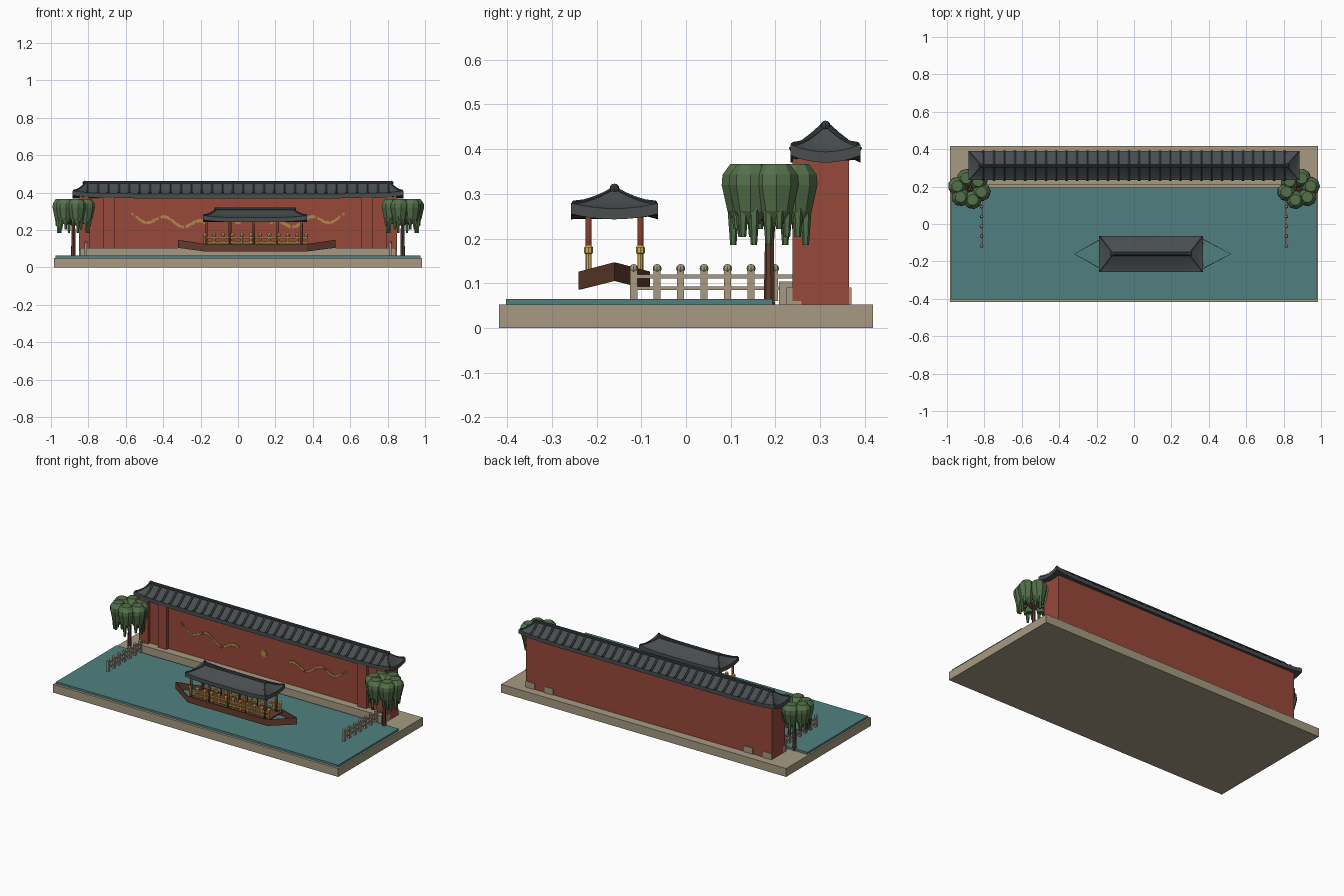
import bpy, bmesh, math
from mathutils import Vector, Matrix

cube = bpy.data.objects.get("Cube")
if cube:
    bpy.data.objects.remove(cube)


def material(name, r, g, b):
    lin = [((c / 255 + 0.055) / 1.055) ** 2.4 for c in (r, g, b)] + [1]
    m = bpy.data.materials.new(name)
    m.use_nodes = True
    m.diffuse_color = lin
    m.node_tree.nodes["Principled BSDF"].inputs["Base Color"].default_value = lin
    return m


STONE = material("stone", 166, 154, 130)
WATER = material("water", 80, 128, 128)
RED = material("red_plaster", 152, 72, 58)
TILE = material("grey_tile", 72, 77, 79)
DARK_TILE = material("dark_tile", 56, 61, 63)
WOOD = material("dark_wood", 100, 60, 46)
PAINT = material("red_lacquer", 125, 60, 44)
GOLD = material("gold", 212, 178, 92)
ORNAMENT = material("old_gold", 178, 136, 72)
LEAF = material("leaf", 84, 112, 74)


def finish(name, bm, mat, smooth=False):
    bmesh.ops.recalc_face_normals(bm, faces=bm.faces)
    me = bpy.data.meshes.new(name)
    bm.to_mesh(me)
    bm.free()
    me.materials.append(mat)
    ob = bpy.data.objects.new(name, me)
    bpy.context.collection.objects.link(ob)
    if smooth:
        for p in me.polygons:
            p.use_smooth = True
    return ob


def box(bm, x0, x1, y0, y1, z0, z1):
    m = Matrix.Translation(((x0 + x1) / 2, (y0 + y1) / 2, (z0 + z1) / 2))
    bmesh.ops.create_cube(bm, size=1, matrix=m @ Matrix.Diagonal((x1 - x0, y1 - y0, z1 - z0, 1)))


def boxes(name, mat, *dims):
    bm = bmesh.new()
    for d in dims:
        box(bm, *d)
    return finish(name, bm, mat)


def bridge(bm, rings):
    """Join closed rings of vertices and cap both ends."""
    for a, b in zip(rings, rings[1:]):
        for i in range(len(a)):
            j = (i + 1) % len(a)
            bm.faces.new((a[i], a[j], b[j], b[i]))
    bm.faces.new(rings[0])
    bm.faces.new(rings[-1])


def lathe(bm, x, y, profile, n=8):
    bridge(bm, [[bm.verts.new((x + r * math.cos(math.tau * k / n), y + r * math.sin(math.tau * k / n), z))
                 for k in range(n)] for r, z in profile])


def tube(bm, a, b, r0, r1, n=6):
    a, b = Vector(a), Vector(b)
    turn = (b - a).to_track_quat('Z', 'Y').to_matrix().to_4x4()
    bmesh.ops.create_cone(bm, cap_ends=True, segments=n, radius1=r0, radius2=r1,
                          depth=(b - a).length, matrix=Matrix.Translation((a + b) / 2) @ turn)


def ball(bm, x, y, z, r):
    bmesh.ops.create_uvsphere(bm, u_segments=8, v_segments=6, radius=r, matrix=Matrix.Translation((x, y, z)))


# Curved hipped roof with upturned corners, ridge and hip tiles
def roof(name, cx, cy, hx, hy, rx, z0, rise, lift, sharp, ribs=0):
    def height(t):
        return z0 + 0.024 + rise * t ** 1.25

    def ring(bm, t, drop=0):
        wx, wy = hx + (rx - hx) * t, hy + (0.004 - hy) * t
        nx, ny = 24, 8
        pts = []
        for n, fixed, sign, long in ((nx, -wy, 1, 1), (ny, wx, 1, 0), (nx, wy, -1, 1), (ny, -wx, -1, 0)):
            for i in range(n):
                s = sign * (2 * i / n - 1)
                up = lift * (1 - t) ** 2 * abs(s) ** (sharp if long else 2)
                p = (s * wx, fixed) if long else (fixed, s * wy)
                pts.append(bm.verts.new((cx + p[0], cy + p[1], height(t) + up - drop)))
        return pts

    bm = bmesh.new()
    bridge(bm, [ring(bm, 0, 0.024)] + [ring(bm, k / 6) for k in range(7)])
    finish(name, bm, TILE)

    bm = bmesh.new()
    top = height(1)
    tube(bm, (cx - rx, cy, top), (cx + rx, cy, top), 0.01, 0.01, 8)
    for sx in (-1, 1):
        ball(bm, cx + sx * rx, cy, top + 0.001, 0.011)
        for sy in (-1, 1):
            path = []
            for k in range(5):
                t = k / 4
                path.append((cx + sx * (hx - 0.006 + (rx - hx) * t), cy + sy * (hy - 0.005) * (1 - t),
                             height(t) + lift * (1 - t) ** 2))
            for a, b in zip(path, path[1:]):
                tube(bm, a, b, 0.006, 0.006)
    finish(name + "_ridges", bm, DARK_TILE)

    if ribs:
        bm = bmesh.new()
        for i in range(ribs):
            x = cx + rx * 0.98 * (2 * i / (ribs - 1) - 1)
            for sy in (-1, 1):
                path = [(x, cy + sy * hy * (1 - t), height(t) + 0.001) for t in (0, 0.33, 0.66, 1)]
                for a, b in zip(path, path[1:]):
                    tube(bm, a, b, 0.009, 0.009)
        finish(name + "_tile_ribs", bm, DARK_TILE)


# Ground and water
boxes("ground_slab", STONE, (-0.985, 0.985, -0.418, 0.418, 0, 0.052))
boxes("water", WATER, (-0.975, 0.975, -0.403, 0.194, 0.05, 0.065))

# Wall with pilasters, stone ledge and footings
boxes("wall", RED, (-0.85, 0.85, 0.258, 0.365, 0.05, 0.4))
pilasters, footings = [], []
for c in (-0.82, -0.69, 0.69, 0.82):
    pilasters.append((c - 0.03, c + 0.03, 0.238, 0.262, 0.06, 0.385))
    footings.append((c - 0.03, c + 0.03, 0.225, 0.37, 0.05, 0.09))
boxes("pilasters", RED, *pilasters)
boxes("footings", STONE, *footings)
boxes("ledge", STONE, (-0.845, 0.845, 0.208, 0.266, 0.05, 0.104))
roof("wall_roof", 0, 0.312, 0.885, 0.078, 0.82, 0.37, 0.058, 0.016, 10, ribs=30)

# Wavy wall ornaments and central disc, as thin plates
for side in (-1, 1):
    bm = bmesh.new()
    rows = []
    n = 36
    for i in range(n + 1):
        t = i / n
        x = side * (0.17 + 0.4 * t)
        z = 0.225 + 0.045 * t + 0.022 * math.sin(t * 13 + 0.6)
        w = 0.004 + 0.008 * abs(math.sin(i * 1.3)) * (1 - 0.4 * t)
        rows.append((bm.verts.new((x, 0.255, z - w)), bm.verts.new((x, 0.255, z + w))))
    for i in range(n):
        if i % 12 != 10:
            a, b = rows[i], rows[i + 1]
            bm.faces.new((a[0], b[0], b[1], a[1]))
    ob = finish("wall_ornament", bm, ORNAMENT)
    ob.modifiers.new("plate", 'SOLIDIFY').thickness = 0.004
bm = bmesh.new()
tube(bm, (0, 0.259, 0.25), (0, 0.253, 0.25), 0.02, 0.02, 10)
finish("wall_disc", bm, ORNAMENT)

# Boat hull: open shell with raised pointed ends
BX, BY = 0.095, -0.16
bm = bmesh.new()
plan = [(-0.32, BY, 0.105, 0.147), (-0.18, -0.24, 0.086, 0.126), (0.37, -0.24, 0.086, 0.126),
        (0.52, BY, 0.105, 0.147), (0.37, -0.08, 0.086, 0.126), (-0.18, -0.08, 0.086, 0.126)]
low = [bm.verts.new((x, y, a)) for x, y, a, b in plan]
high = [bm.verts.new((x, y, b)) for x, y, a, b in plan]
for i in range(6):
    j = (i + 1) % 6
    bm.faces.new((low[i], low[j], high[j], high[i]))
hull = finish("boat_hull", bm, WOOD)
hull.modifiers.new("planks", 'SOLIDIFY').thickness = 0.004
boxes("boat_deck", WOOD, (-0.178, 0.368, -0.236, -0.084, 0.11, 0.118))

# Boat columns, gold railings and roof
cols, rail = bmesh.new(), bmesh.new()
for y in (-0.218, -0.102):
    for i in range(5):
        tube(cols, (-0.17 + 0.1275 * i, y, 0.118), (-0.17 + 0.1275 * i, y, 0.262), 0.007, 0.007, 8)
    for i in range(12):
        x = -0.177 + 0.0493 * i
        lathe(rail, x, y, [(0.007, 0.118), (0.007, 0.165), (0.01, 0.168), (0.01, 0.18), (0.004, 0.186)])
    for z in (0.135, 0.158):
        box(rail, -0.177, 0.365, y - 0.004, y + 0.004, z - 0.004, z + 0.004)
finish("boat_columns", cols, PAINT, True)
finish("boat_railings", rail, GOLD)
roof("boat_roof", 0.091, BY, 0.279, 0.097, 0.208, 0.243, 0.044, 0.012, 4)

# Fences running out over the water, and trees
for side in (-1, 1):
    x = side * 0.815
    bm = bmesh.new()
    for i in range(7):
        y = -0.117 + 0.0525 * i
        box(bm, x - 0.007, x + 0.007, y - 0.008, y + 0.008, 0.06, 0.128)
        ball(bm, x, y, 0.133, 0.01)
    for z in (0.089, 0.115):
        box(bm, x - 0.004, x + 0.004, -0.117, 0.24, z - 0.004, z + 0.004)
    finish("fence", bm, STONE)

    tx, ty = side * 0.88, 0.187
    trunk, leaves = bmesh.new(), bmesh.new()
    tube(trunk, (tx, ty, 0.05), (tx, ty, 0.27), 0.013, 0.009, 7)
    for i in range(6):
        a = math.tau * (i + 0.25) / 6
        x, y = tx + side * 0.067 * math.cos(a), ty + 0.06 * math.sin(a)
        tube(trunk, (tx, ty, 0.22), (x, y, 0.29), 0.006, 0.004, 5)
        lathe(leaves, x, y, [(0.018, 0.232), (0.037, 0.262), (0.05, 0.32), (0.048, 0.343), (0.03, 0.367)], 9)
        for k in range(3):
            b = a + (k - 1) * 1.1
            fx, fy = x + side * 0.024 * math.cos(b), y + 0.024 * math.sin(b)
            end = 0.185 + 0.018 * ((i + k * 2) % 3)
            tube(leaves, (fx, fy, 0.28), (fx, fy, end), 0.014, 0.007, 6)
    finish("tree_trunk", trunk, WOOD)
    finish("tree_foliage", leaves, LEAF)
